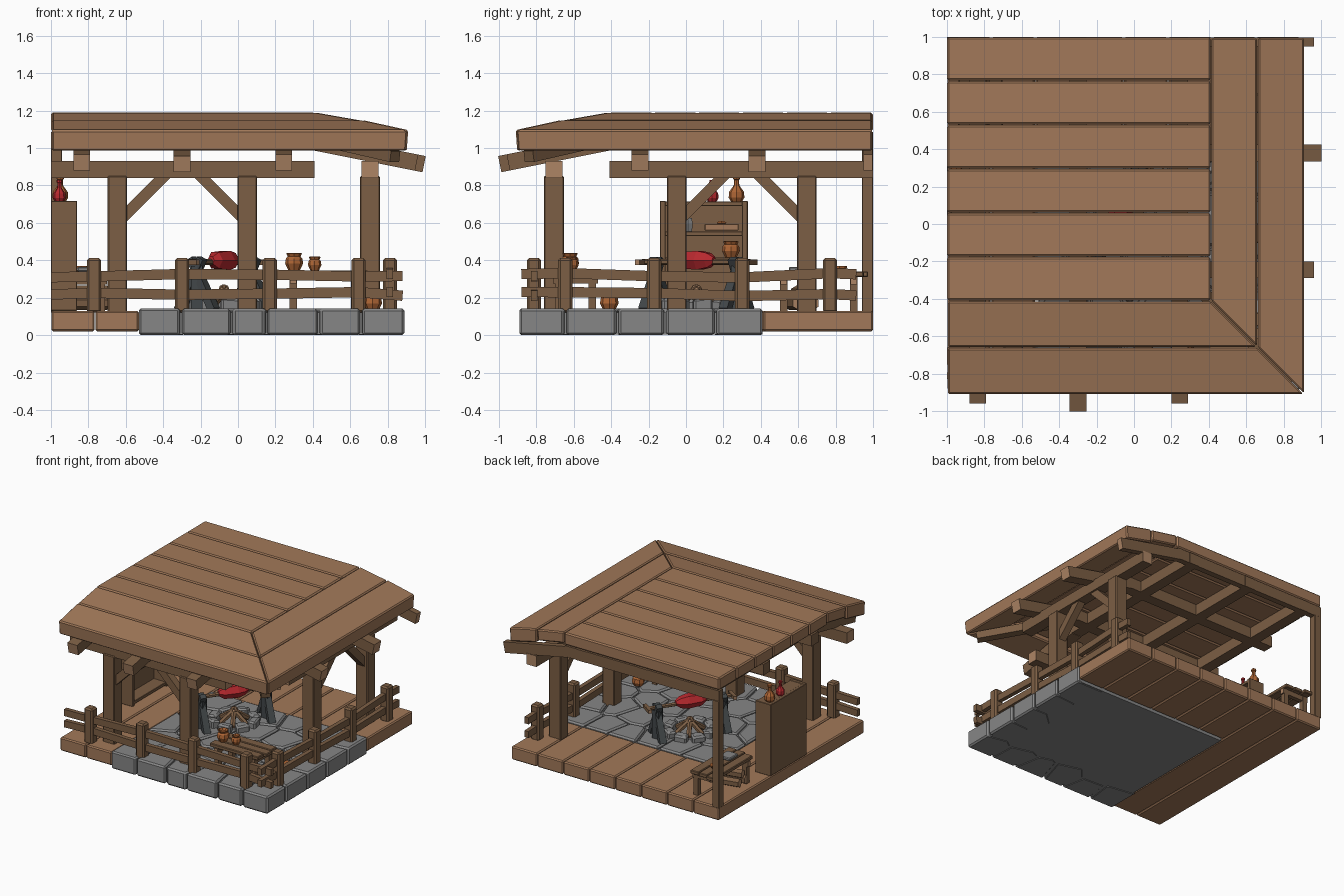
import bpy, bmesh, math, random
from mathutils import Vector, Matrix

if "Cube" in bpy.data.objects:
    bpy.data.objects.remove(bpy.data.objects["Cube"])
random.seed(4)


def material(name, r, g, b):
    m = bpy.data.materials.new(name)
    m.diffuse_color = (r, g, b, 1)
    m.use_nodes = True
    m.node_tree.nodes["Principled BSDF"].inputs["Base Color"].default_value = m.diffuse_color
    return m


PLANK = material("plank wood", .36, .19, .10)
TIMBER = material("dark timber", .20, .112, .058)
TAN = material("cut wood end", .42, .235, .13)
STONE = material("grey stone", .24, .24, .24)
IRON = material("dark iron", .055, .063, .067)
CLAY = material("orange clay", .42, .13, .035)
RED = material("red", .48, .022, .028)


def finish(name, bm, mat, axis=None, end=TAN):
    bmesh.ops.recalc_face_normals(bm, faces=bm.faces)
    me = bpy.data.meshes.new(name)
    me.materials.append(mat)
    if axis is not None:                      # saw-cut ends in a second colour
        me.materials.append(end)
        for f in bm.faces:
            f.normal_update()
            if abs(f.normal.dot(axis)) > .95:
                f.material_index = 1
    bm.to_mesh(me)
    bm.free()
    ob = bpy.data.objects.new(name, me)
    bpy.context.collection.objects.link(ob)
    return ob


def hull(name, pts, mat, bev=0, axis=None):
    bm = bmesh.new()
    vs = [bm.verts.new(p) for p in pts]
    r = bmesh.ops.convex_hull(bm, input=vs)
    junk = [g for g in set(r["geom_interior"] + r["geom_unused"]) if isinstance(g, bmesh.types.BMVert)]
    bmesh.ops.delete(bm, geom=junk, context='VERTS')
    bmesh.ops.dissolve_limit(bm, angle_limit=.01, verts=bm.verts[:], edges=bm.edges[:])
    if bev:
        bmesh.ops.bevel(bm, geom=bm.edges[:], offset=bev, segments=1, affect='EDGES', clamp_overlap=True)
    return finish(name, bm, mat, axis)


def box(name, x, y, z, mat, bev=.006, f=lambda p: p):
    return hull(name, [f((a, b, c)) for a in x for b in y for c in z], mat, bev)


def rod(name, a, b, w, h, mat, n=4, ends=False, taper=1, bev=0):
    a, b = Vector(a), Vector(b)
    d = (b - a).normalized()
    q = d.to_track_quat('Z', 'Y')
    k = .5 / math.cos(math.pi / n)
    pts = []
    for i in range(n):
        t = 2 * math.pi * (i + .5) / n
        o = Vector((math.cos(t) * w * k, math.sin(t) * h * k, 0))
        pts += [a + q @ o, b + q @ (o * taper)]
    return hull(name, pts, mat, bev, d if ends else None)


def lathe(name, base, prof, mat, n=8, rot=None):
    bm = bmesh.new()
    rot = rot or Matrix.Identity(3)
    rings = [[bm.verts.new(Vector(base) + rot @ Vector((r * math.cos(2 * math.pi * i / n), r * math.sin(2 * math.pi * i / n), z)))
              for i in range(n)] for r, z in prof]
    for p, q in zip(rings, rings[1:]):
        for i in range(n):
            bm.faces.new((p[i], p[(i + 1) % n], q[(i + 1) % n], q[i]))
    bm.faces.new(rings[0][::-1])
    bm.faces.new(rings[-1])
    return finish(name, bm, mat)


def same(p): return p
def mirrored(p): return (-p[1], -p[0], p[2])   # front side <-> right side


# deck planks: long ones on the left, short ones along the back
for i in range(8):
    x0 = -1 + i * .2363
    box("deck_plank", (x0 + .002, x0 + .234), (-.885 if i < 2 else .412, 1), (.02, .13), PLANK, .009)

# stone platform: irregular cells cut out of a rectangle
X0, X1, Y0, Y1 = -.53, .89, -.89, .41
box("stone_bed", (X0 + .02, X1 - .03), (Y0 + .03, Y1), (.004, .122), STONE, 0)
seeds = []
for i in range(6):
    for j in range(5):
        jit = .25
        seeds.append(Vector((X0 + (i + .5 + (.22 if j in (1, 3) else -.1 if j == 2 else 0) + random.uniform(-jit, jit) * (0 < j)) * .2367,
                             Y0 + (j + .5 + random.uniform(-jit, jit) * (0 < i < 5)) * .26)))
for s in seeds:
    poly = [Vector(p) for p in ((X0, Y0), (X1, Y0), (X1, Y1), (X0, Y1))]
    for o in seeds:
        if o is s:
            continue
        n = (o - s).normalized()
        lim = (o - s).length / 2 - .006
        new = []
        for p, q in zip(poly, poly[1:] + poly[:1]):
            dp, dq = (p - s).dot(n) - lim, (q - s).dot(n) - lim
            if dp <= 0:
                new.append(p)
            if dp * dq < 0:
                new.append(p + (q - p) * (dp / (dp - dq)))
        poly = new
    if len(poly) > 2:
        edge = any(p.x > X1 - .01 or p.y < Y0 + .01 for p in poly)
        hull("paving_stone", [(p.x, p.y, z) for p in poly for z in (0 if edge else .05, .142)], STONE, .012)

# roof: flat planks, then two rows of mitred sloping boards on two sides
for i in range(6):
    y0 = -.41 + i * .235
    box("roof_plank", (-1, .41), (y0 + .002, y0 + .233), (1.09, 1.19), PLANK, .01)
for f in (same, mirrored):
    for ya, yb, za, zb, t in ((-.414, -.658, 1.19, 1.147, .09), (-.664, -.91, 1.15, 1.096, .112)):
        pts = [f(p) for y, z, s in ((ya, za, 0), (yb, zb, .008)) for p in
               ((-.995, y, z), (-y - .003, y, z), (-.995, y + s, z - t), (-y - s - .003, y + s, z - t))]
        hull("roof_slope_board", pts, PLANK, .009)

# rafters: level inside, bending down past the eaves
def rafter(f, x, w, tip):
    rod("rafter_level", f((x, 1, 1.04)), f((x, -.40, 1.04)), w, .09, TIMBER)
    slope = .2
    rod("rafter_tail", f((x, -.39, 1.035)), f((x, tip, 1.035 + slope * (tip + .39))), w, .088, TIMBER, ends=True)
for x, tip in ((-.835, -.95), (-.30, -.995), (.245, -.95)):
    rafter(same, x, .09, tip)
for x, tip in ((-.973, -.955), (-.38, -.995), (.245, -.955)):
    rafter(mirrored, x, .09 if x > -.9 else .048, tip)
rod("hip_rafter", (.38, -.38, 1.06), (.84, -.84, .955), .07, .06, TIMBER)

# posts, beams and braces, front and right
for f in (same, mirrored):
    rod("eave_beam", f((-1, -.705, .885)), f((.41, -.705, .885)), .09, .09, TIMBER, ends=True)
    for x, s in ((-.645, 1), (.05, -1)):
        box("roof_post", (x - .052, x + .052), (-.76, -.652), (.12, .85), TIMBER, .006, f)
        rod("brace", f((x + s * .03, -.705, .63)), f((x + s * .26, -.705, .86)), .06, .06, TIMBER)
box("corner_post", (-1, -.94), (.94, 1), (.12, 1.0), TIMBER, .003)

# fence with slightly uneven rails
for f, start in ((same, -1), (mirrored, -.91)):
    stations = [start, -.77, -.30, .17, .645, .88]
    for x in stations[1:-1]:
        box("fence_post", (x - .038, x + .038), (-.85, -.775), (.12, .412), TIMBER, .012, f)
    for z in (.22, .32):
        hs = [z + random.uniform(-.012, .012) for _ in stations]
        for i in range(5):
            rod("fence_rail", f((stations[i], -.812, hs[i])), f((stations[i + 1], -.812, hs[i + 1])), .035, .055, TIMBER)

# open cabinet on the left edge
box("cabinet_back", (-1, -.975), (-.14, .33), (.13, .715), TIMBER, .003)
for y in (-.14, .30):
    box("cabinet_side", (-1, -.86), (y, y + .03), (.13, .718), TIMBER, .003)
for z in (.14, .39, .53, .69):
    box("cabinet_shelf", (-.98, -.865), (-.12, .31), (z, z + .025), TIMBER, .003)
bottle = [(.03, 0), (.042, .02), (.04, .05), (.015, .085), (.013, .115), (.02, .12), (.018, .135)]
lathe("tall_bottle", (-.95, .27, .715), bottle, CLAY)
lathe("red_bottle", (-.955, .14, .715), [(r * .8, z * .85) for r, z in bottle], RED)
box("shelf_tray", (-.96, -.87), (.10, .28), (.56, .595), PLANK, .003)
lathe("tray_loaf", (-.915, .19, .59), [(.02, 0), (.03, .01), (.015, .02)], CLAY, 6)
lathe("stone_cup", (-.91, .01, .555), [(.025, 0), (.03, .04), (.024, .07)], STONE, 6)
pot = [(.03, 0), (.048, .035), (.044, .06), (.034, .07), (.042, .085), (.036, .087), (.028, .07)]
lathe("shelf_pot", (-.915, .24, .415), pot, CLAY)

# tables built of three boards on legs
def table(cx, cy, lx, ly, top, along_x):
    for i in (-1, 0, 1):
        s = random.uniform(-.02, .02)
        if along_x:
            box("table_board", (cx - lx + s, cx + lx + s), (cy + i * ly * .67 - ly * .31, cy + i * ly * .67 + ly * .31), (top - .03, top), TIMBER, .005)
        else:
            box("table_board", (cx + i * lx * .67 - lx * .31, cx + i * lx * .67 + lx * .31), (cy - ly + s, cy + ly + s), (top - .03, top), TIMBER, .005)
    for a in (-1, 1):
        for b in (-1, 1):
            px, py = cx + a * lx * .75, cy + b * ly * .75
            rod("table_leg", (px, py, .13), (px, py, top - .025), .04, .04, TIMBER)
        if along_x:
            rod("table_rail", (cx + a * lx * .75, cy - ly, top - .05), (cx + a * lx * .75, cy + ly, top - .05), .035, .04, TIMBER, ends=True)
        else:
            rod("table_rail", (cx - lx, cy + a * ly * .75, top - .05), (cx + lx, cy + a * ly * .75, top - .05), .035, .04, TIMBER, ends=True)


table(.46, -.59, .22, .12, .345, True)
lathe("large_pot", (.30, -.62, .345), [(r, z * 1.08) for r, z in pot], CLAY)
lathe("small_pot", (.41, -.61, .345), [(r * .75, z * .85) for r, z in pot], CLAY)
lathe("floor_pot", (.72, -.41, .14), [(.035, 0), (.05, .03), (.045, .06), (.03, .065)], CLAY)
table(-.82, .71, .12, .25, .34, False)
for y, z in ((.6, .2), (.68, .2), (.64, .26)):      # log stack beneath
    rod("spare_log", (-.93, y - .05, z - .03), (-.70, y, z - .03), .06, .06, TIMBER, 6, True)
box("whetstone", (-.86, -.76), (.55, .66), (.34, .365), STONE, .006)
lathe("clay_bowl", (-.84, .82, .34), [(.02, 0), (.04, .02), (.042, .03), (.02, .022)], CLAY)

# fire pit: stone ring and leaning logs
C = Vector((-.075, .055, .14))
for i in range(8):
    t = i * math.pi / 4 + .2
    r = Matrix.Rotation(t, 3, 'Z')
    hull("fire_ring_stone", [C + r @ Vector((.16 + a, b * (1 + a * 2), c)) for a in (-.035, .035) for b in (-.05, .05)
                             for c in (-.01, .045 + random.uniform(0, .02))], STONE, .012)
for i in range(6):
    t = i * math.pi / 3
    u = Vector((math.cos(t), math.sin(t), 0))
    rod("fire_log", C + u * .115 + Vector((0, 0, .015)), C - u * .02 + Vector((0, 0, .115)), .035, .035, TIMBER, 6, True)

# spit: two iron A-frames, a wooden bar and the red roast
A, B = Vector((-.22, -.16, 0)), Vector((.07, .27, 0))
d = (B - A).normalized()
side = Vector((-d.y, d.x, 0))
up = Vector((0, 0, 1))
for P in (A, B):
    for s in (-1, 1):
        rod("spit_leg", P + side * s * .11 + up * .135, P - side * s * .035 + up * .41, .055, .045, IRON, taper=.85)
    rod("spit_brace", P + up * .135, P + up * .37, .06, .06, IRON)
rod("spit_bar", A - d * .09 + up * .39, B + d * .09 + up * .39, .028, .028, TIMBER, 6, True)
for P, s in ((A, -1), (B, 1)):
    rod("spit_handle", P + d * s * .08 + side * .06 + up * .39, P + d * s * .08 - side * .06 + up * .39, .028, .028, TIMBER, 4, True)
rot = d.to_track_quat('Z', 'Y').to_matrix()
lathe("roast", (C.x, C.y, .40), [(.022, -.125), (.05, -.085), (.058, .02), (.045, .08), (.02, .115)], RED, 6, rot)
